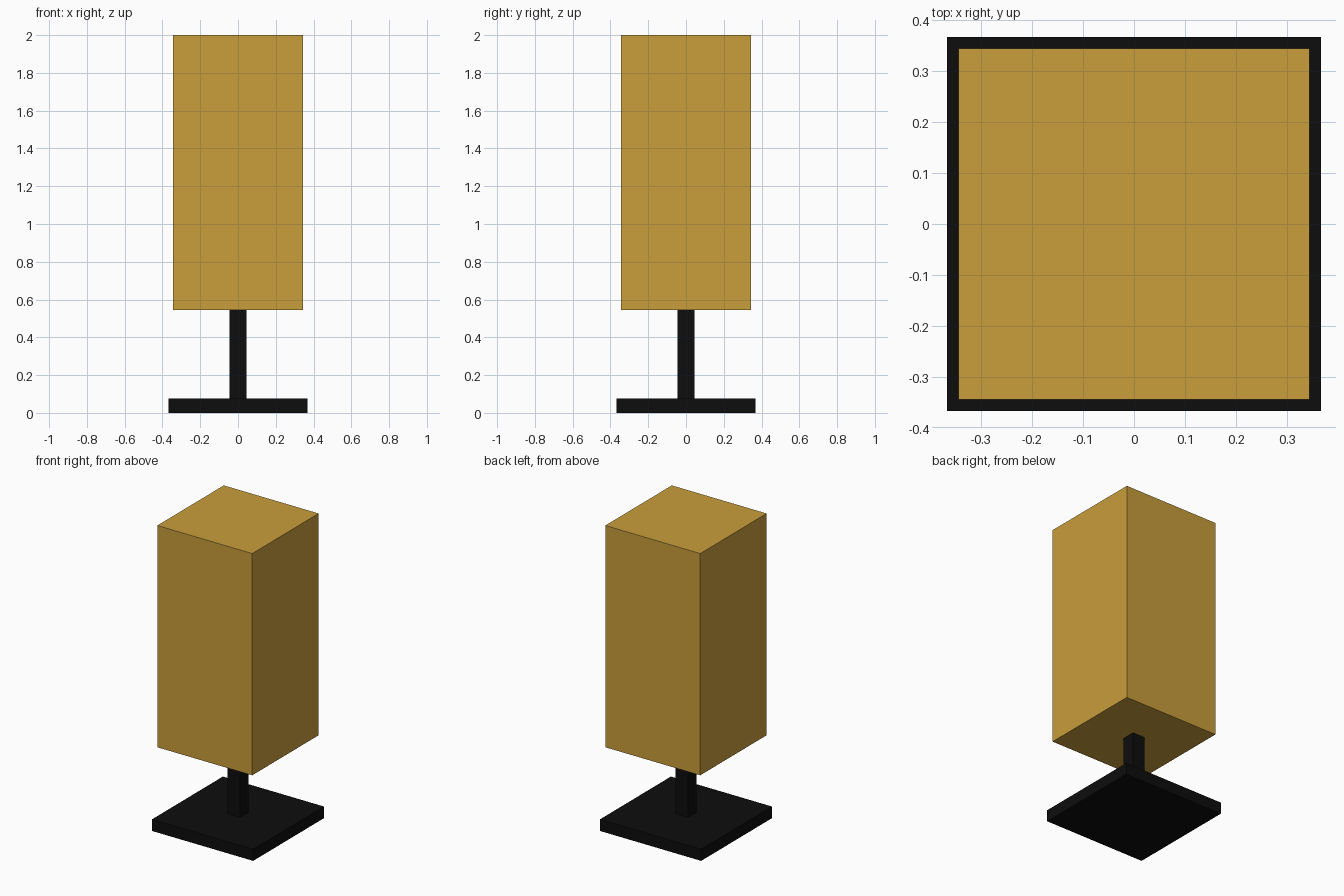
import bpy

if "Cube" in bpy.data.objects:
    bpy.data.objects.remove(bpy.data.objects["Cube"])


def material(name, rgb):
    m = bpy.data.materials.new(name)
    m.diffuse_color = (*rgb, 1.0)
    m.use_nodes = True
    m.node_tree.nodes["Principled BSDF"].inputs["Base Color"].default_value = m.diffuse_color
    return m


def block(name, width, z0, z1, mat):
    """Square block centred on the z axis, from z0 to z1."""
    bpy.ops.mesh.primitive_cube_add(size=1, location=(0, 0, (z0 + z1) / 2))
    ob = bpy.context.object
    ob.name = name
    ob.scale = (width, width, z1 - z0)
    bpy.ops.object.transform_apply(location=False, rotation=False, scale=True)
    ob.data.materials.append(mat)
    return ob


black = material("black", (0.004, 0.004, 0.004))
gold = material("warm gold", (0.584, 0.342, 0.045))

# Foot plate, square post and tall lamp shade
block("base", 0.734, 0.0, 0.076, black)
block("post", 0.09, 0.076, 0.546, black)
block("shade", 0.688, 0.546, 2.0, gold)
